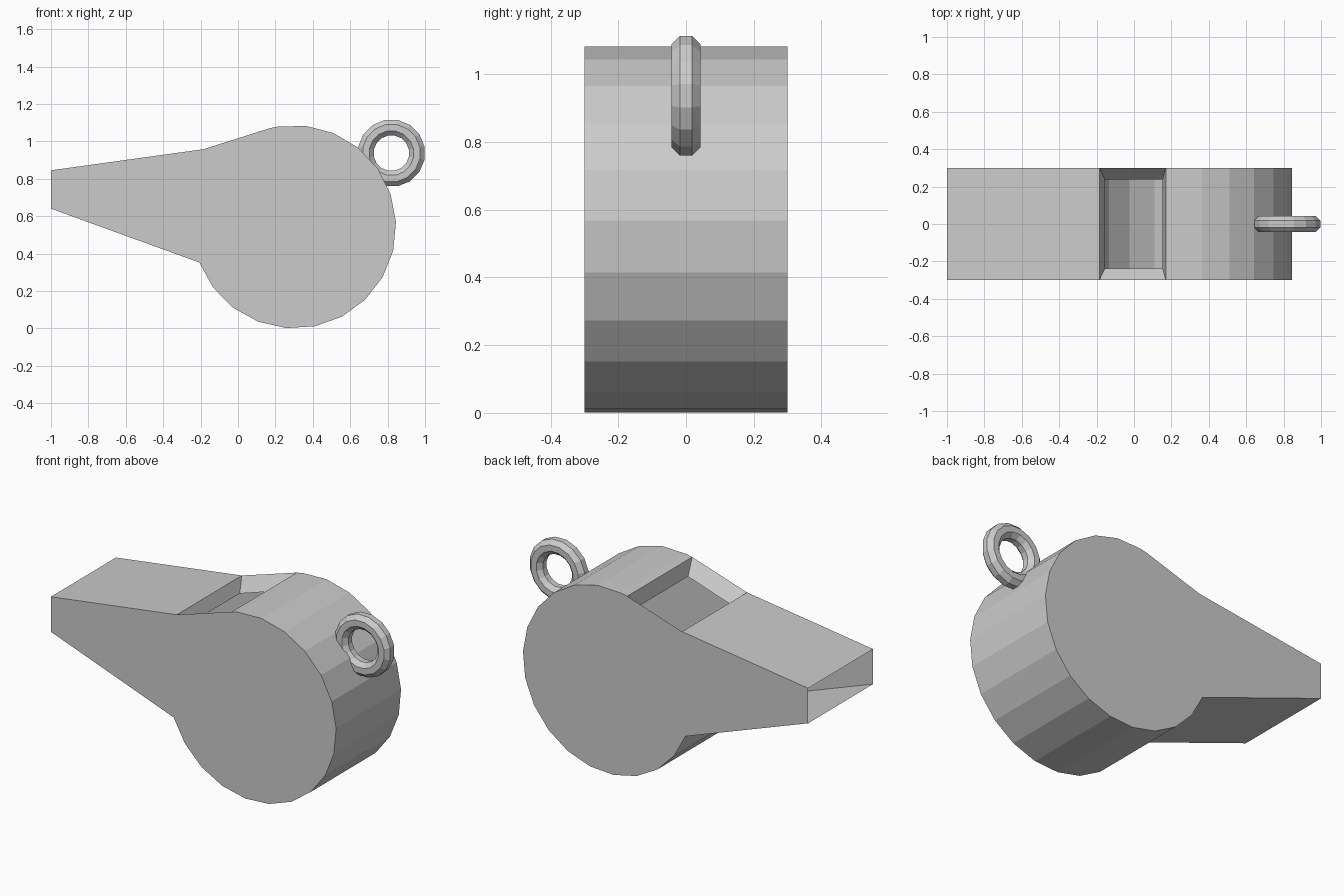
import bpy, bmesh, math
from mathutils import Vector, Matrix

if "Cube" in bpy.data.objects:
    bpy.data.objects.remove(bpy.data.objects["Cube"])

W = 0.30                                  # half width of the whistle
CX, CZ, R = 0.302, 0.543, 0.543           # round chamber


def finish(bm, name):
    me = bpy.data.meshes.new(name)
    bm.to_mesh(me)
    bm.free()
    ob = bpy.data.objects.new(name, me)
    bpy.context.collection.objects.link(ob)
    return ob


# Side profile: mouthpiece lip, belly arc, then back along the top
arc = []
for k in range(-10, 7):
    a = math.radians(2.6 + 16.2 * k)
    arc.append((CX + R * math.cos(a), max(0, CZ + R * math.sin(a))))
profile = [(-1, 0.64)] + arc + [(0.17, 1.07), (-0.185, 0.958), (-1, 0.845)]
n = len(profile)

# Hollow thin body: side walls and outer strip, open at mouth and window
bm = bmesh.new()
front = [bm.verts.new((x, -W, z)) for x, z in profile]
back = [bm.verts.new((x, W, z)) for x, z in profile]
bm.faces.new(front)
bm.faces.new(back[::-1])
window, mouth = n - 3, n - 1
for i in range(n):
    if i not in (window, mouth):
        j = (i + 1) % n
        bm.faces.new((front[j], front[i], back[i], back[j]))

# Sloping rim folded down into the window
outer = [front[window], front[window + 1], back[window + 1], back[window]]
inner = [bm.verts.new(p) for p in ((0.153, -0.237, 0.985), (-0.155, -0.237, 0.885),
                                   (-0.155, 0.237, 0.885), (0.153, 0.237, 0.985))]
for i in range(4):
    j = (i + 1) % 4
    bm.faces.new((outer[j], outer[i], inner[i], inner[j]))
bmesh.ops.recalc_face_normals(bm, faces=bm.faces)
finish(bm, "whistle_body")

# Lanyard ring: octagonal section spun about the y axis
bm = bmesh.new()
MAJOR, MINOR, SIDES = 0.138, 0.046, 8
centre = Vector((0.82, 0, 0.937))
sect = [bm.verts.new(centre + Vector((MAJOR + MINOR * math.cos(a), MINOR * math.sin(a), 0)))
        for a in [math.tau * (i + 0.5) / SIDES for i in range(SIDES)]]
edges = [bm.edges.new((sect[i], sect[(i + 1) % SIDES])) for i in range(SIDES)]
bmesh.ops.rotate(bm, verts=sect, cent=centre, matrix=Matrix.Rotation(math.pi / 16, 3, 'Y'))
bmesh.ops.spin(bm, geom=sect + edges, cent=centre, axis=(0, 1, 0),
               angle=math.tau, steps=16, use_merge=True)
bmesh.ops.remove_doubles(bm, verts=bm.verts, dist=0.0005)
bmesh.ops.recalc_face_normals(bm, faces=bm.faces)
finish(bm, "lanyard_ring")
